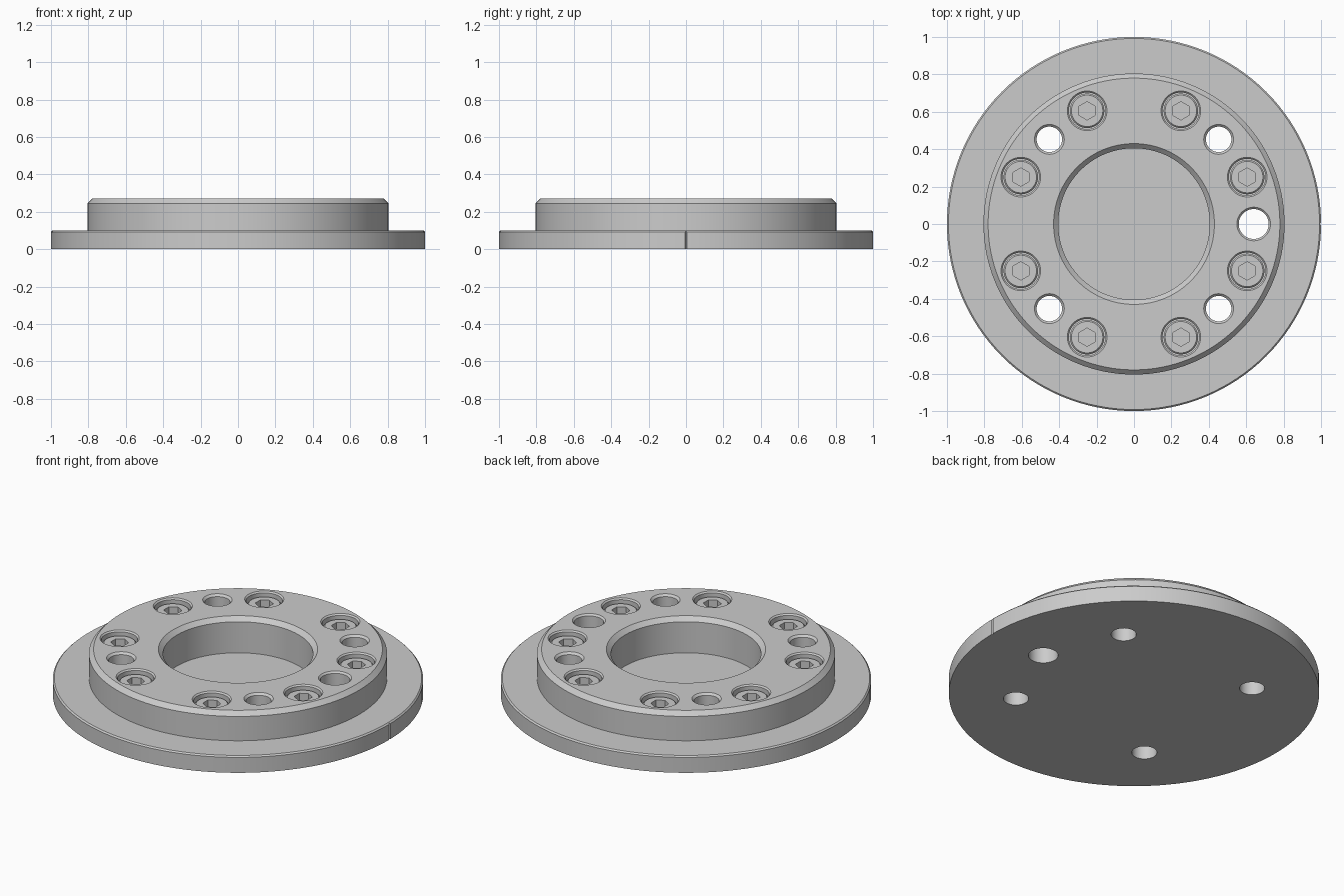
import bpy
import bmesh
from math import cos, sin, pi, radians

cube = bpy.data.objects.get("Cube")
if cube:
    bpy.data.objects.remove(cube, do_unlink=True)

TOP = 0.27        # upper face of the hub
FLANGE = 0.10     # flange thickness


def lathe(name, profile, steps, location=(0, 0, 0), phase=0.0):
    """Revolve (radius, height) points that start and end on the axis."""
    bm = bmesh.new()
    rings = []
    for r, z in profile:
        if r == 0:
            rings.append([bm.verts.new((0, 0, z))] * steps)
        else:
            angles = [phase + 2 * pi * i / steps for i in range(steps)]
            rings.append([bm.verts.new((r * cos(a), r * sin(a), z)) for a in angles])
    for low, high in zip(rings, rings[1:]):
        for i in range(steps):
            j = (i + 1) % steps
            quad = [low[i], low[j], high[j], high[i]]
            bm.faces.new(list(dict.fromkeys(quad)))
    # Merge the end fans into single flat caps
    for end in (rings[0][0], rings[-1][0]):
        bmesh.ops.dissolve_verts(bm, verts=[end])
    bmesh.ops.recalc_face_normals(bm, faces=bm.faces)
    mesh = bpy.data.meshes.new(name)
    bm.to_mesh(mesh)
    bm.free()
    obj = bpy.data.objects.new(name, mesh)
    obj.location = location
    bpy.context.collection.objects.link(obj)
    return obj


def cut(target, cutter):
    cutter.hide_render = True
    mod = target.modifiers.new("cut", "BOOLEAN")
    mod.operation = "DIFFERENCE"
    mod.solver = "EXACT"
    mod.object = cutter
    bpy.context.view_layer.objects.active = target
    bpy.ops.object.modifier_apply(modifier=mod.name)
    bpy.data.objects.remove(cutter, do_unlink=True)


def smooth(obj):
    bpy.ops.object.select_all(action="DESELECT")
    obj.select_set(True)
    bpy.context.view_layer.objects.active = obj
    bpy.ops.object.shade_smooth_by_angle(angle=radians(30))


def polar(radius, degrees):
    a = radians(degrees)
    return (radius * cos(a), radius * sin(a), 0)


def hole(radius, bottom, chamfer, location):
    """Chamfered round cutter reaching above the hub face."""
    rim = radius + chamfer
    profile = [(0, bottom), (radius, bottom), (radius, TOP - chamfer),
               (rim, TOP), (rim, TOP + 0.1), (0, TOP + 0.1)]
    return lathe("hole_cutter", profile, 48, location)


# Flange, hub and blind centre bore as one turned body
body = lathe("flanged_hub", [
    (0, 0), (1, 0), (1, FLANGE - 0.008), (0.992, FLANGE),
    (0.805, FLANGE), (0.805, TOP - 0.025), (0.78, TOP),
    (0.43, TOP), (0.405, TOP - 0.025), (0.405, 0.06), (0, 0.06),
], 128)

# Four through holes and one larger locating hole
for k in range(4):
    cut(body, hole(0.068, -0.1, 0.012, polar(0.64, 45 + 90 * k)))
cut(body, hole(0.08, -0.1, 0.01, polar(0.64, 0)))

# Counterbores for the screws
screw_spots = [polar(0.655, 22.5 + 45 * k) for k in range(8)]
for spot in screw_spots:
    cut(body, hole(0.098, 0.13, 0.008, spot))

# Fine alignment mark on the flange rim
cut(body, lathe("mark_cutter", [(0, -0.1), (0.006, -0.1), (0.006, 0.15), (0, 0.15)],
                4, (1, 0, 0)))
smooth(body)

# Socket head screws sharing one mesh
HEAD = 0.245
screw = lathe("socket_screw_1", [
    (0, 0.13), (0.092, 0.13), (0.092, HEAD - 0.008), (0.084, HEAD), (0, HEAD),
], 48, screw_spots[0])
cut(screw, lathe("socket_cutter", [(0, 0.185), (0.049, 0.185), (0.049, 0.4), (0, 0.4)],
                 6, screw_spots[0], phase=pi / 6))
smooth(screw)
for n, spot in enumerate(screw_spots[1:], 2):
    copy = screw.copy()
    copy.name = f"socket_screw_{n}"
    copy.location = spot
    bpy.context.collection.objects.link(copy)
